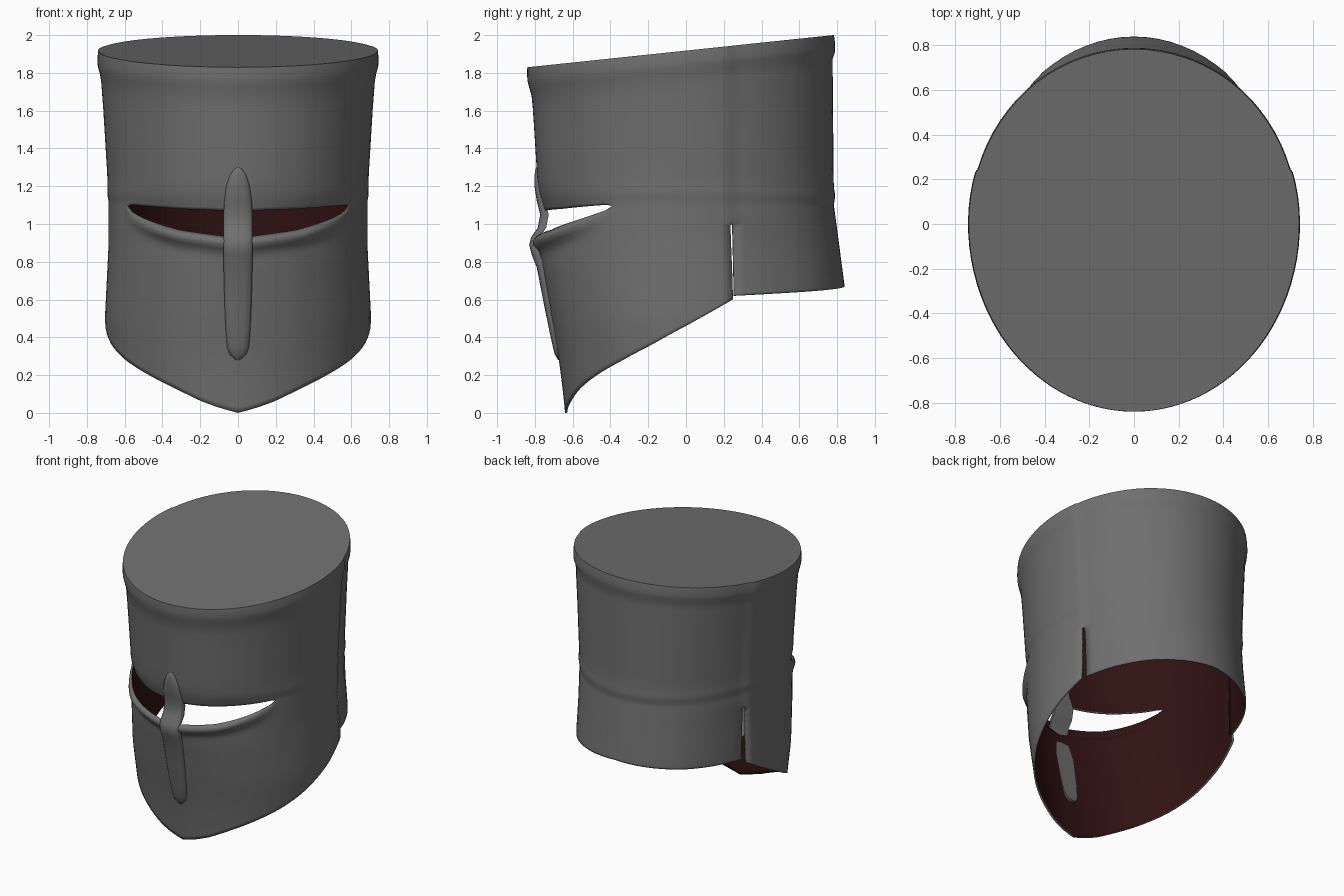
import bpy, bmesh, math

if "Cube" in bpy.data.objects:
    bpy.data.objects.remove(bpy.data.objects["Cube"])

def material(name, rgb):
    m = bpy.data.materials.new(name)
    m.diffuse_color = (*rgb, 1)
    m.use_nodes = True
    m.node_tree.nodes["Principled BSDF"].inputs["Base Color"].default_value = m.diffuse_color
    return m

steel = material("grey_steel", (0.16, 0.16, 0.16))
lining = material("dark_red_lining", (0.03, 0.006, 0.006))

def lerp(table, v):
    """Piecewise linear lookup in a list of (key, value)."""
    if v <= table[0][0]:
        return table[0][1]
    for (a, p), (b, q) in zip(table, table[1:]):
        if v <= b:
            return p + (q - p) * (v - a) / (b - a)
    return table[-1][1]

def clamp(v):
    return max(0.0, min(1.0, v))

def span(a, b, n):
    return [a + (b - a) * i / n for i in range(n + 1)]

def finish(bm, name, angle):
    me = bpy.data.meshes.new(name)
    bm.to_mesh(me)
    bm.free()
    ob = bpy.data.objects.new(name, me)
    bpy.context.collection.objects.link(ob)
    me.materials.append(steel)
    me.materials.append(lining)
    bpy.ops.object.select_all(action='DESELECT')
    ob.select_set(True)
    bpy.context.view_layer.objects.active = ob
    bpy.ops.object.shade_smooth_by_angle(angle=math.radians(angle))
    return ob

# Half widths by height, and depths to the front and back
WIDTH = [(0, .66), (.3, .69), (.5, .705), (.7, .695), (.9, .685), (1.12, .685),
         (1.16, .693), (1.22, .69), (1.6, .713), (1.8, .728), (2, .735)]
FRONT = [(0, .64), (.1, .65), (.3, .675), (.5, .712), (.8, .765), (.95, .775),
         (1.1, .768), (1.2, .785), (1.6, .81), (1.83, .832)]
BACK = [(.62, .84), (.67, .84), (1.1, .783), (1.15, .79), (1.2, .782), (2, .775)]
# Lower hem and eye slit edges by angle from the front
HEM = [(0, 0), (.14, .025), (.29, .06), (.52, .13), (.8, .21), (1.03, .275),
       (1.3, .36), (1.57, .46), (1.87, .60), (1.89, .62), (math.pi, .67)]
SLIT_END = 1.04
SLIT_LOW = [(0, .925), (.45, .968), (.66, 1.005), (.82, 1.035), (1.0, 1.075), (SLIT_END, 1.096)]
SLIT_TOP = [(0, 1.068), (.5, 1.08), (1.0, 1.102), (SLIT_END, 1.096)]
SEAM = 1.88

def top_z(a):
    y = -math.cos(a) * (.84 if abs(a) < math.pi / 2 else .785)
    return 1.918 + .105 * y

def shell_point(a, z):
    b = abs(a)
    fade = clamp((SLIT_END - b) / .45)
    low, high = lerp(SLIT_LOW, b), lerp(SLIT_TOP, b)
    off = .014 * math.sin(math.pi * clamp(1 - (top_z(a) - z) / .12) ** .6 * .8)  # top rim
    if z <= low:                                                   # rolled lip
        off += .045 * fade * math.exp(-((low - z - .035) / .04) ** 2)
    if z >= high:                                                  # brow turned in
        off -= .02 * fade * math.exp(-(z - high) / .04)
    if b > SEAM:                                                   # back plate sits inside
        off -= (.006 + .025 * clamp((1.05 - z) / .4)) * clamp((2.5 - b) / .6)
    depth = lerp(FRONT if b < math.pi / 2 else BACK, z)
    return ((lerp(WIDTH, z) + off) * math.sin(a), -(depth + off) * math.cos(a), z)

# Helmet shell: grid below the slit, grid above it, and the sloping cap
half = span(0, SLIT_END, 18) + span(SLIT_END, 1.87, 12)[1:] + span(1.89, math.pi, 16)
angles = [-a for a in reversed(half[1:-1])] + half
n = len(angles)
low_t = [0, .03, .08, .16, .26, .36, .46, .56, .66, .74, .8, .84, .87, .9, .925, .95, .975, 1]
high_t = [0, .02, .045, .07, .1, .14, .22, .32, .42, .52, .62, .72, .8, .86, .9, .93, .96, .98, 1]

bm = bmesh.new()

def grid(rows, bottom, top, split):
    vs = []
    for t in rows:
        ring = []
        for a in angles:
            z0, z1 = bottom(abs(a)), top(abs(a))
            ring.append(bm.verts.new(shell_point(a, z0 + (z1 - z0) * t)))
        vs.append(ring)
    for j in range(len(rows) - 1):
        for i in range(n):
            k = (i + 1) % n
            crosses = (abs(angles[i]) > SEAM) != (abs(angles[k]) > SEAM)
            if split and crosses and rows[j] < .8:
                continue                                           # open seam at the sides
            bm.faces.new((vs[j][i], vs[j][k], vs[j + 1][k], vs[j + 1][i]))
    return vs[-1]

grid(low_t, lambda b: lerp(HEM, b), lambda b: lerp(SLIT_LOW, b), True)
rim = grid(high_t, lambda b: lerp(SLIT_TOP, b), top_z, False)
rings = [rim]
for s in (.985, .9, .6, .3):
    rings.append([bm.verts.new((v.co.x * s, v.co.y * s, 1.918 + .105 * v.co.y * s)) for v in rim])
centre = bm.verts.new((0, 0, 1.918))
for lo, hi in zip(rings, rings[1:]):
    for i in range(n):
        k = (i + 1) % n
        bm.faces.new((lo[i], lo[k], hi[k], hi[i]))
for i in range(n):
    bm.faces.new((rings[-1][i], rings[-1][(i + 1) % n], centre))
bmesh.ops.remove_doubles(bm, verts=bm.verts, dist=1e-4)
shell = finish(bm, "helmet_shell", 50)
sol = shell.modifiers.new("plate_thickness", 'SOLIDIFY')
sol.thickness = .012
sol.offset = -1
sol.material_offset = 1
sol.material_offset_rim = 0

# Nose bar: (z, front y, half width) stations with a rounded cross-section
BAR = [(1.305, -.79, .006), (1.29, -.797, .026), (1.26, -.802, .045), (1.2, -.802, .062),
       (1.12, -.79, .073), (1.05, -.772, .077), (.98, -.785, .077), (.93, -.82, .077),
       (.89, -.83, .077), (.84, -.818, .077), (.77, -.79, .076), (.6, -.757, .072),
       (.45, -.727, .066), (.35, -.705, .058), (.31, -.695, .045), (.28, -.677, .015)]
SECTION = [(-1, .045), (-1, .02), (-.85, .008), (-.5, .001), (0, 0),
           (.5, .001), (.85, .008), (1, .02), (1, .045)]
bm = bmesh.new()
loops = [[bm.verts.new((w * u, y + d, z)) for u, d in SECTION] for z, y, w in BAR]
m = len(SECTION)
for up, dn in zip(loops, loops[1:]):
    for i in range(m):
        k = (i + 1) % m
        bm.faces.new((up[i], dn[i], dn[k], up[k]))
bm.faces.new(loops[0])
bm.faces.new(loops[-1])
bmesh.ops.recalc_face_normals(bm, faces=bm.faces)
finish(bm, "nose_bar", 50)
